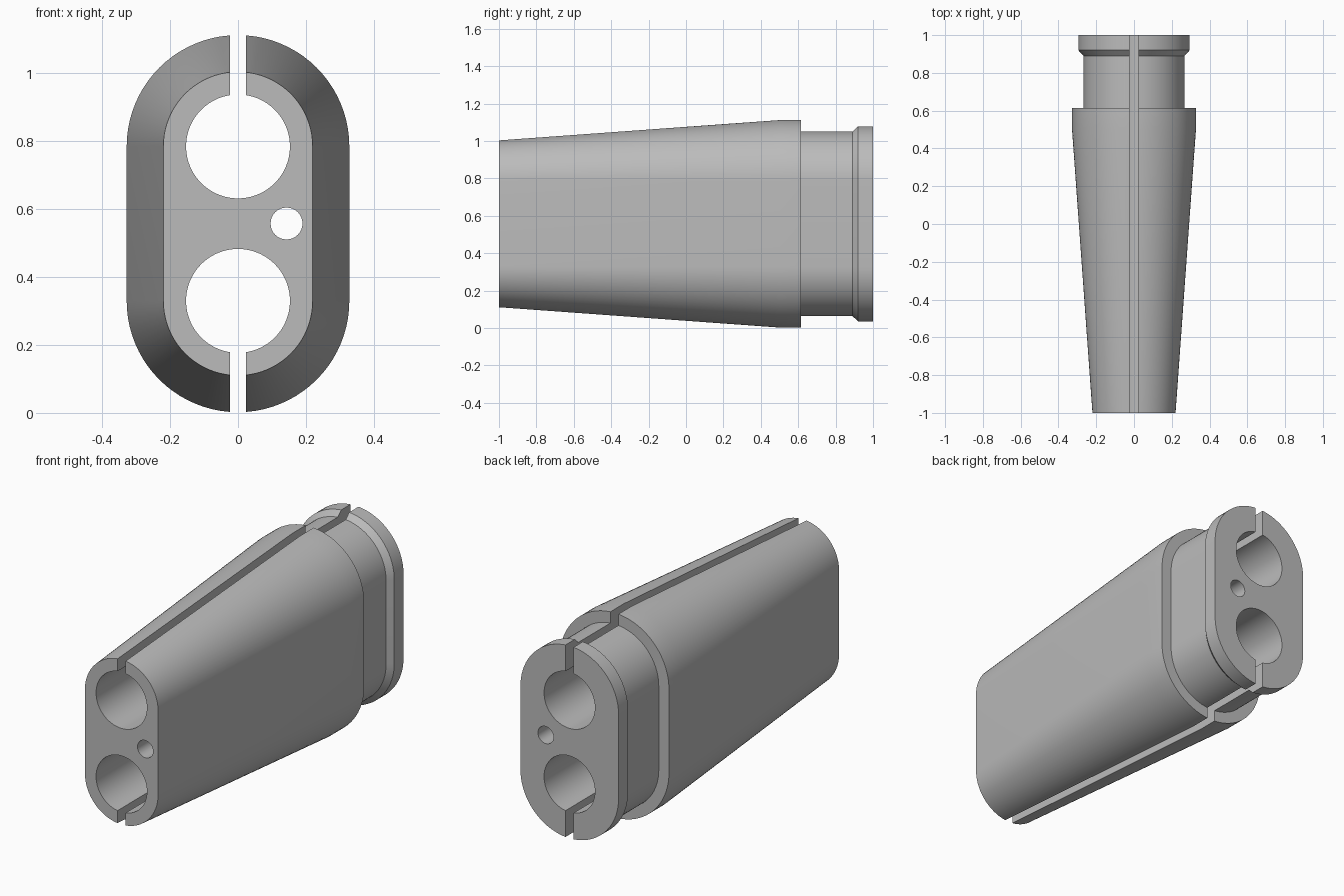
import bpy, bmesh, math

cube = bpy.data.objects.get("Cube")
if cube:
    bpy.data.objects.remove(cube)

LOW, HIGH = 0.33, 0.785      # heights of the two bore centres
BORE, SLOT = 0.153, 0.024    # bore radius, half width of the slot
STEPS = 40

grey = bpy.data.materials.new("grey")
grey.use_nodes = True
grey.diffuse_color = (0.5, 0.5, 0.5, 1)
grey.node_tree.nodes["Principled BSDF"].inputs["Base Color"].default_value = (0.5, 0.5, 0.5, 1)


def arc(cx, cz, r, start, end, steps=STEPS):
    angles = [start + (end - start) * i / steps for i in range(steps + 1)]
    return [(cx + r * math.cos(a), cz + r * math.sin(a)) for a in angles]


def stadium(r):
    return arc(0, HIGH, r, 0, math.pi) + arc(0, LOW, r, math.pi, 2 * math.pi)


def loft(name, sections):
    """Skin a list of (y, outline) sections and cap both ends."""
    bm = bmesh.new()
    rings = [[bm.verts.new((x, y, z)) for x, z in outline] for y, outline in sections]
    for a, b in zip(rings, rings[1:]):
        for i in range(len(a)):
            j = (i + 1) % len(a)
            bm.faces.new((a[i], a[j], b[j], b[i]))
    bm.faces.new(rings[0])
    bm.faces.new(rings[-1])
    bmesh.ops.recalc_face_normals(bm, faces=bm.faces)
    mesh = bpy.data.meshes.new(name)
    bm.to_mesh(mesh)
    bm.free()
    obj = bpy.data.objects.new(name, mesh)
    bpy.context.collection.objects.link(obj)
    mesh.materials.append(grey)
    return obj


# Tapered body, neck and end flange as one stepped skin
profile = [(-1, 0.22), (0.5, 0.328), (0.615, 0.328), (0.615, 0.267),
           (0.89, 0.267), (0.92, 0.295), (1, 0.295)]
sleeve = loft("clamp_sleeve", [(y, stadium(r)) for y, r in profile])


# Keyhole cutters: a bore with a slot running out through the wall
def keyhole(name, cz, side):
    half = math.asin(SLOT / BORE)
    start = math.pi / 2 + half
    outline = arc(0, 0, BORE, start, start + 2 * math.pi - 2 * half, 2 * STEPS)
    outline += [(SLOT, 0.5), (-SLOT, 0.5)]
    outline = [(x, cz + side * z) for x, z in outline]
    return loft(name, [(-1.2, outline), (1.2, outline)])


pin = arc(0.143, 0.558, 0.047, 0, 2 * math.pi, 32)[:-1]
cutters = [keyhole("upper_bore_cutter", HIGH, 1),
           keyhole("lower_bore_cutter", LOW, -1),
           loft("pin_hole_cutter", [(-1.2, pin), (1.2, pin)])]

bpy.ops.object.select_all(action="DESELECT")
bpy.context.view_layer.objects.active = sleeve
sleeve.select_set(True)
for cutter in cutters:
    cutter.hide_render = True
    mod = sleeve.modifiers.new(cutter.name, "BOOLEAN")
    mod.operation = "DIFFERENCE"
    mod.solver = "EXACT"
    mod.object = cutter
    bpy.ops.object.modifier_apply(modifier=mod.name)
    bpy.data.objects.remove(cutter)

bpy.ops.object.shade_smooth_by_angle(angle=math.radians(20))
